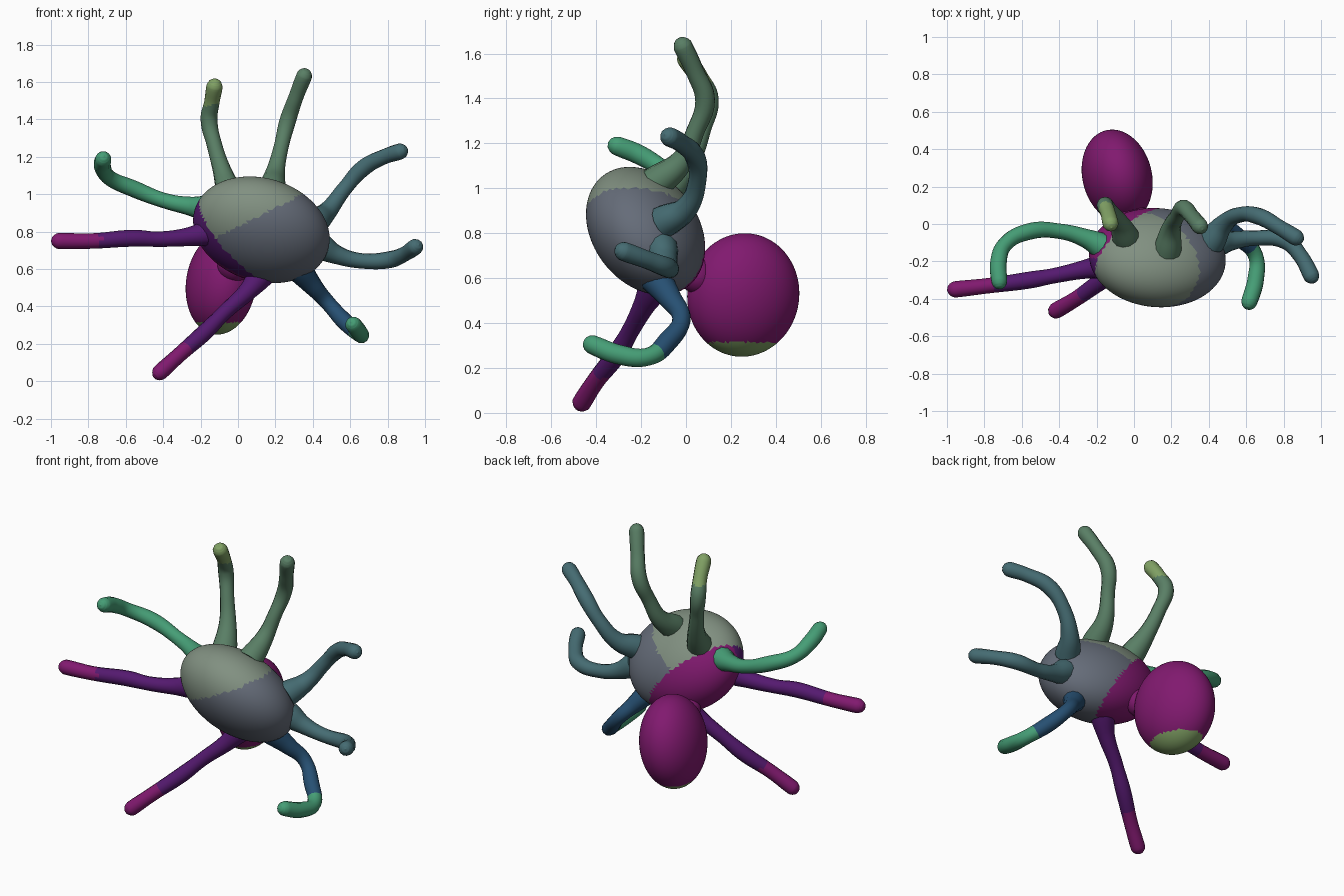
import bpy, bmesh
from mathutils import Matrix, Vector

if "Cube" in bpy.data.objects:
    bpy.data.objects.remove(bpy.data.objects["Cube"])


def material(name, rgb):
    m = bpy.data.materials.new(name)
    m.diffuse_color = (*rgb, 1)
    m.use_nodes = True
    m.node_tree.nodes["Principled BSDF"].inputs["Base Color"].default_value = m.diffuse_color
    return m


sage = material("sage", (0.22, 0.28, 0.22))
slate = material("slate", (0.13, 0.15, 0.19))
magenta = material("magenta", (0.22, 0.01, 0.16))
violet = material("violet", (0.09, 0.01, 0.16))
green = material("green", (0.06, 0.34, 0.18))
moss = material("moss", (0.10, 0.21, 0.13))
teal = material("teal", (0.06, 0.15, 0.17))
blue = material("blue", (0.02, 0.08, 0.17))
lime = material("lime", (0.22, 0.36, 0.13))


def ellipsoid(name, centre, shear, mats, pick):
    """Unit sphere sheared into a tilted ellipsoid; pick() chooses a colour by direction."""
    bm = bmesh.new()
    bmesh.ops.create_icosphere(bm, subdivisions=5, radius=1)
    bm.transform(Matrix(shear).to_4x4())
    for f in bm.faces:
        f.smooth = True
        f.material_index = pick(f.calc_center_median())
    mesh = bpy.data.meshes.new(name)
    bm.to_mesh(mesh)
    bm.free()
    for m in mats:
        mesh.materials.append(m)
    ob = bpy.data.objects.new(name, mesh)
    ob.location = centre
    bpy.context.collection.objects.link(ob)
    return ob


def leg(name, pts, mat, tip_mat, tip_start=0.8):
    """Knobbly tube through the points with a flared root and rounded tip."""
    pts = [Vector(p) for p in pts]
    n = len(pts)
    radii = [0.075, 0.052] + [0.041, 0.045] * n
    radii = radii[:n - 1] + [0.043]
    d = (pts[-1] - pts[-2]).normalized()
    for step, r in ((0.022, 0.033), (0.034, 0.020), (0.040, 0.002)):
        pts.append(pts[n - 1] + d * step)
        radii.append(r)
    cu = bpy.data.curves.new(name, 'CURVE')
    cu.dimensions = '3D'
    cu.bevel_depth = 1.0
    cu.bevel_resolution = 4
    cu.resolution_u = 8
    cu.use_fill_caps = True
    sp = cu.splines.new('BEZIER')
    sp.radius_interpolation = 'CARDINAL'
    sp.bezier_points.add(len(pts) - 1)
    for bp, p, r in zip(sp.bezier_points, pts, radii):
        bp.co = p
        bp.radius = r
        bp.handle_left_type = bp.handle_right_type = 'AUTO'
    ob = bpy.data.objects.new(name, cu)
    bpy.context.collection.objects.link(ob)
    bpy.ops.object.select_all(action='DESELECT')
    ob.select_set(True)
    bpy.context.view_layer.objects.active = ob
    bpy.ops.object.convert(target='MESH')
    ob = bpy.context.view_layer.objects.active
    ob.data.materials.clear()
    ob.data.materials.append(mat)
    ob.data.materials.append(tip_mat)
    axis = pts[-1] - pts[0]
    for f in ob.data.polygons:
        f.use_smooth = True
        along = (f.center - pts[0]).dot(axis) / axis.length_squared
        f.material_index = 1 if along > tip_start else 0


# Front body: sage on top, slate front, magenta and violet underside/left
def body_colour(c):
    if c.dot(Vector((-0.7, 0.45, -0.5))) > 0.13:
        return 2 if c.y > 0 else 3
    return 0 if c.z - 0.5 * c.x > 0.08 else 1


ellipsoid("front_body", (0.125, -0.18, 0.81),
          ((0.365, 0, 0), (-0.014, 0.265, 0), (-0.049, -0.078, 0.27)),
          (sage, slate, magenta, violet), body_colour)

# Abdomen behind, pale underneath
ellipsoid("abdomen", (-0.09, 0.255, 0.525),
          ((0.19, 0, 0), (-0.036, 0.247, 0), (0.03, 0.012, 0.273)),
          (magenta, lime), lambda c: 1 if c.z < -0.21 else 0)

# Short waist where the two bodies meet
ellipsoid("waist", (-0.02, 0.04, 0.62),
          ((0.09, 0, 0), (0, 0.09, 0), (0, -0.02, 0.09)),
          (magenta,), lambda c: 0)

# Eight legs, clockwise from top left
leg("top_left_leg", [(-0.04, -0.08, 0.99), (-0.08, 0.01, 1.11), (-0.125, 0.07, 1.26),
                     (-0.155, 0.10, 1.40), (-0.14, 0.06, 1.49), (-0.125, 0.0, 1.58)], moss, lime)
leg("top_right_leg", [(0.18, -0.14, 1.02), (0.20, -0.02, 1.12), (0.23, 0.04, 1.25),
                      (0.265, 0.085, 1.39), (0.31, 0.04, 1.52), (0.355, -0.015, 1.635)], moss, moss)
leg("upper_right_leg", [(0.41, -0.10, 0.85), (0.48, 0.0, 0.91), (0.57, 0.05, 1.03),
                        (0.67, 0.04, 1.14), (0.78, -0.02, 1.20), (0.87, -0.075, 1.23)], teal, teal)
leg("middle_right_leg", [(0.43, -0.11, 0.73), (0.52, -0.09, 0.68), (0.65, -0.075, 0.645),
                         (0.81, -0.09, 0.65), (0.89, -0.17, 0.68), (0.95, -0.28, 0.72)], teal, teal)
leg("lower_right_leg", [(0.31, -0.15, 0.62), (0.40, -0.07, 0.51), (0.48, -0.02, 0.42),
                        (0.57, -0.08, 0.32), (0.65, -0.17, 0.25), (0.65, -0.30, 0.26),
                        (0.615, -0.42, 0.305)], blue, green, 0.7)
leg("lower_left_leg", [(0.13, -0.13, 0.58), (0.06, -0.18, 0.49), (-0.07, -0.245, 0.37),
                       (-0.18, -0.31, 0.26), (-0.31, -0.40, 0.145), (-0.42, -0.465, 0.045)],
    violet, magenta, 0.7)
leg("middle_left_leg", [(-0.13, -0.22, 0.80), (-0.25, -0.24, 0.775), (-0.42, -0.275, 0.76),
                        (-0.56, -0.30, 0.765), (-0.78, -0.33, 0.75), (-0.96, -0.35, 0.75)],
    violet, magenta, 0.7)
leg("upper_left_leg", [(-0.15, -0.13, 0.92), (-0.25, -0.08, 0.935), (-0.39, -0.04, 0.965),
                       (-0.56, -0.04, 1.03), (-0.69, -0.11, 1.09), (-0.725, -0.21, 1.15),
                       (-0.72, -0.31, 1.19)], green, green)
